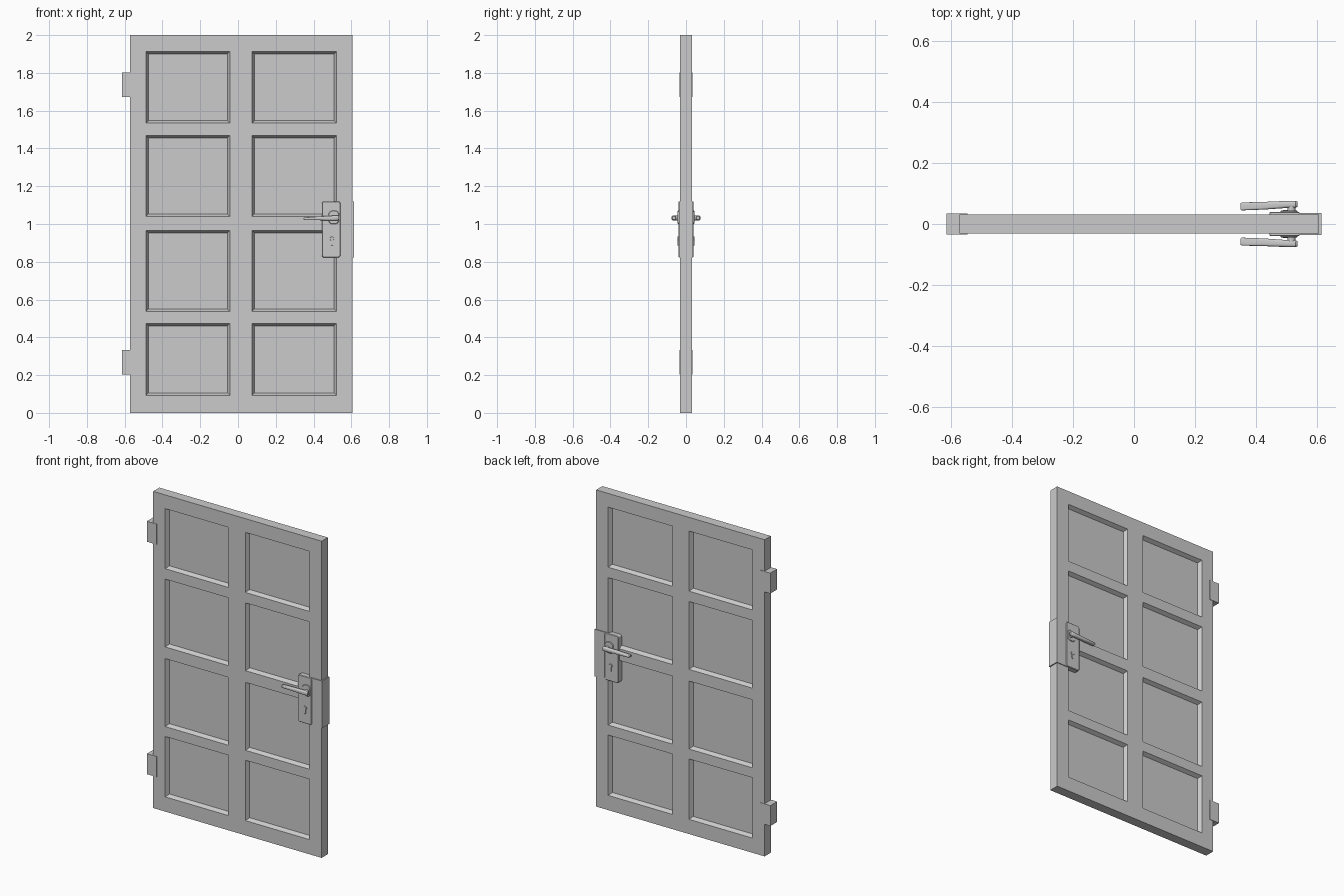
import bpy, bmesh, math

if "Cube" in bpy.data.objects:
    bpy.data.objects.remove(bpy.data.objects["Cube"])

T = 0.031  # half thickness of the door


def finish(name, bm, mirror=False, smooth=False):
    bmesh.ops.recalc_face_normals(bm, faces=bm.faces[:])
    me = bpy.data.meshes.new(name)
    bm.to_mesh(me)
    bm.free()
    ob = bpy.data.objects.new(name, me)
    bpy.context.collection.objects.link(ob)
    if mirror:
        m = ob.modifiers.new("both_sides", 'MIRROR')
        m.use_axis = (False, True, False)
    if smooth:
        bpy.context.view_layer.objects.active = ob
        ob.select_set(True)
        bpy.ops.object.shade_smooth_by_angle(angle=math.radians(35))
        ob.select_set(False)
    return ob


def loft(name, rings, mirror=False, smooth=False):
    """Join equal-length closed rings of points and cap both ends."""
    bm = bmesh.new()
    vs = [[bm.verts.new(p) for p in r] for r in rings]
    n = len(vs[0])
    for a, b in zip(vs, vs[1:]):
        for i in range(n):
            bm.faces.new((a[i], a[(i + 1) % n], b[(i + 1) % n], b[i]))
    bm.faces.new(vs[0])
    bm.faces.new(vs[-1])
    return finish(name, bm, mirror, smooth)


def rounded(cx, cz, hx, hz, r, seg=4):
    """Rounded rectangle outline."""
    pts = []
    for k, (sx, sz) in enumerate([(1, 1), (-1, 1), (-1, -1), (1, -1)]):
        for i in range(seg + 1):
            a = math.radians(90 * k + 90 * i / seg)
            pts.append((cx + sx * (hx - r) + r * math.cos(a),
                        cz + sz * (hz - r) + r * math.sin(a)))
    return pts


def plate(name, cx, cz, hx, hz, r, y0, y1, edge=0.003):
    """Raised plate with softened rim, on both faces of the door."""
    full = rounded(cx, cz, hx, hz, r)
    small = rounded(cx, cz, hx - edge, hz - edge, max(r - edge, 0.001))
    return loft(name, [[(x, -y0, z) for x, z in full],
                       [(x, -(y1 - edge), z) for x, z in full],
                       [(x, -y1, z) for x, z in small]], mirror=True)


def box(name, x0, x1, hy, z0, z1):
    return loft(name, [[(x, -hy, z0), (x, hy, z0), (x, hy, z1), (x, -hy, z1)]
                       for x in (x0, x1)])


# door leaf with eight sunken panels on each face
xs = [-0.571, -0.487, -0.043, 0.074, 0.522, 0.606]
zs = [0, 0.093, 0.474, 0.537, 0.966, 1.04, 1.468, 1.534, 1.913, 2.0]
bm = bmesh.new()
grid = [[bm.verts.new((x, -T, z)) for z in zs] for x in xs]
panels = []
for i in range(len(xs) - 1):
    for j in range(len(zs) - 1):
        bm.faces.new((grid[i][j], grid[i + 1][j], grid[i + 1][j + 1], grid[i][j + 1]))
        if i % 2 and j % 2:
            panels.append(((xs[i] + xs[i + 1]) / 2, (zs[j] + zs[j + 1]) / 2))
ext = bmesh.ops.extrude_face_region(bm, geom=bm.faces[:], use_keep_orig=True)
for v in ext["geom"]:
    if isinstance(v, bmesh.types.BMVert):
        v.co.y = T
bmesh.ops.recalc_face_normals(bm, faces=bm.faces[:])
bm.normal_update()
sunk = []
for f in bm.faces:
    c = f.calc_center_median()
    if abs(f.normal.y) > 0.9 and any(math.hypot(c.x - x, c.z - z) < 0.01 for x, z in panels):
        sunk.append(f)
bmesh.ops.inset_individual(bm, faces=sunk, thickness=0.018, depth=-0.024)
finish("door_leaf", bm)

# hinges
for k, z in enumerate((0.204, 1.672)):
    box("hinge_%d" % (k + 1), -0.613, -0.545, 0.034, z, z + 0.129)

# lock case wrapped round the edge, and raised plates
box("lock_case", 0.53, 0.613, 0.036, 0.823, 1.12)
plate("lock_plate", 0.493, 0.9715, 0.049, 0.1485, 0.012, 0.005, 0.040)
plate("handle_rose", 0.507, 1.035, 0.028, 0.036, 0.022, 0.035, 0.044)
plate("keyhole_slot", 0.498, 0.908, 0.006, 0.022, 0.005, 0.035, 0.045, 0.001)
plate("keyhole_head", 0.498, 0.922, 0.011, 0.011, 0.010, 0.035, 0.045, 0.001)

# handle neck
circle = [(0.515 + 0.013 * math.cos(a), 1.031 + 0.013 * math.sin(a))
          for a in [math.tau * i / 16 for i in range(16)]]
loft("handle_neck", [[(x, -y, z) for x, z in circle] for y in (0.035, 0.065)],
     mirror=True, smooth=True)

# tapering lever: x, y centre, y half, z centre, z half
sections = [(0.348, 0.0575, 0.010, 1.028, 0.005), (0.353, 0.0575, 0.013, 1.028, 0.007),
            (0.43, 0.060, 0.0125, 1.030, 0.010), (0.50, 0.064, 0.0115, 1.031, 0.013),
            (0.529, 0.0645, 0.0115, 1.032, 0.013), (0.535, 0.0645, 0.008, 1.032, 0.009)]
loft("handle_lever", [[(x, -y, z) for y, z in rounded(cy, cz, hy, hz, hz * 0.65)]
                      for x, cy, hy, cz, hz in sections], mirror=True, smooth=True)
